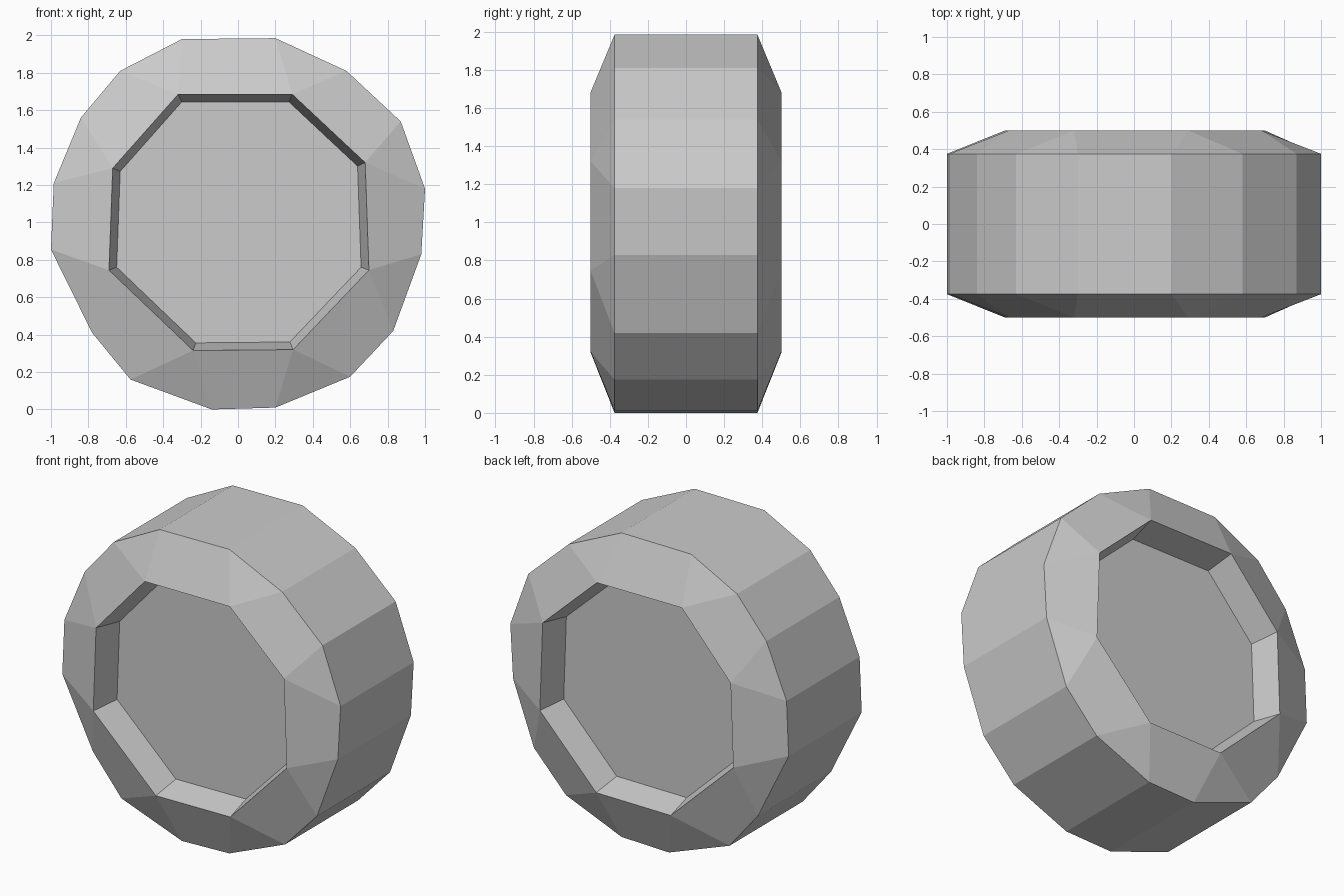
import bpy, bmesh

if "Cube" in bpy.data.objects:
    bpy.data.objects.remove(bpy.data.objects["Cube"])

# Hand-cut outlines in (x, z): 16-sided tread and 8-sided hub rim
TREAD = [(-0.30, 1.98), (0.20, 1.985), (0.58, 1.81), (0.87, 1.54),
         (1.0, 1.18), (0.98, 0.83), (0.83, 0.42), (0.60, 0.175),
         (0.20, 0.01), (-0.14, 0.0), (-0.575, 0.16), (-0.78, 0.41),
         (-1.0, 0.855), (-0.985, 1.21), (-0.84, 1.56), (-0.63, 1.81)]
RIM = [(-0.32, 1.685), (0.29, 1.685), (0.68, 1.32), (0.70, 0.745),
       (0.295, 0.32), (-0.24, 0.315), (-0.69, 0.745), (-0.67, 1.29)]
HUB = [(x * 0.94, 1 + (z - 1) * 0.94) for x, z in RIM]

TREAD_Y, RIM_Y, HUB_Y = 0.375, 0.50, 0.315

bm = bmesh.new()


def ring(points, y):
    return [bm.verts.new((x, y, z)) for x, z in points]


def bridge(a, b):
    n = len(a)
    for i in range(n):
        j = (i + 1) % n
        bm.faces.new((a[i], a[j], b[j], b[i]))


def side(s):
    """Sidewall, recess wall and hub disc on one side; returns the tread ring."""
    tread, rim, hub = ring(TREAD, s * TREAD_Y), ring(RIM, s * RIM_Y), ring(HUB, s * HUB_Y)
    for i in range(8):
        j = (i + 1) % 8
        # quad along each rim edge, triangle at each rim corner
        bm.faces.new((rim[i], rim[j], tread[2 * i + 1], tread[2 * i]))
        bm.faces.new((rim[i], tread[2 * i], tread[2 * i - 1]))
    bridge(rim, hub)
    bm.faces.new(hub)
    return tread


# Tread band joins the two mirrored sides
bridge(side(-1), side(1))
bmesh.ops.recalc_face_normals(bm, faces=bm.faces)

mesh = bpy.data.meshes.new("wheel")
bm.to_mesh(mesh)
bm.free()
wheel = bpy.data.objects.new("wheel", mesh)
bpy.context.collection.objects.link(wheel)
